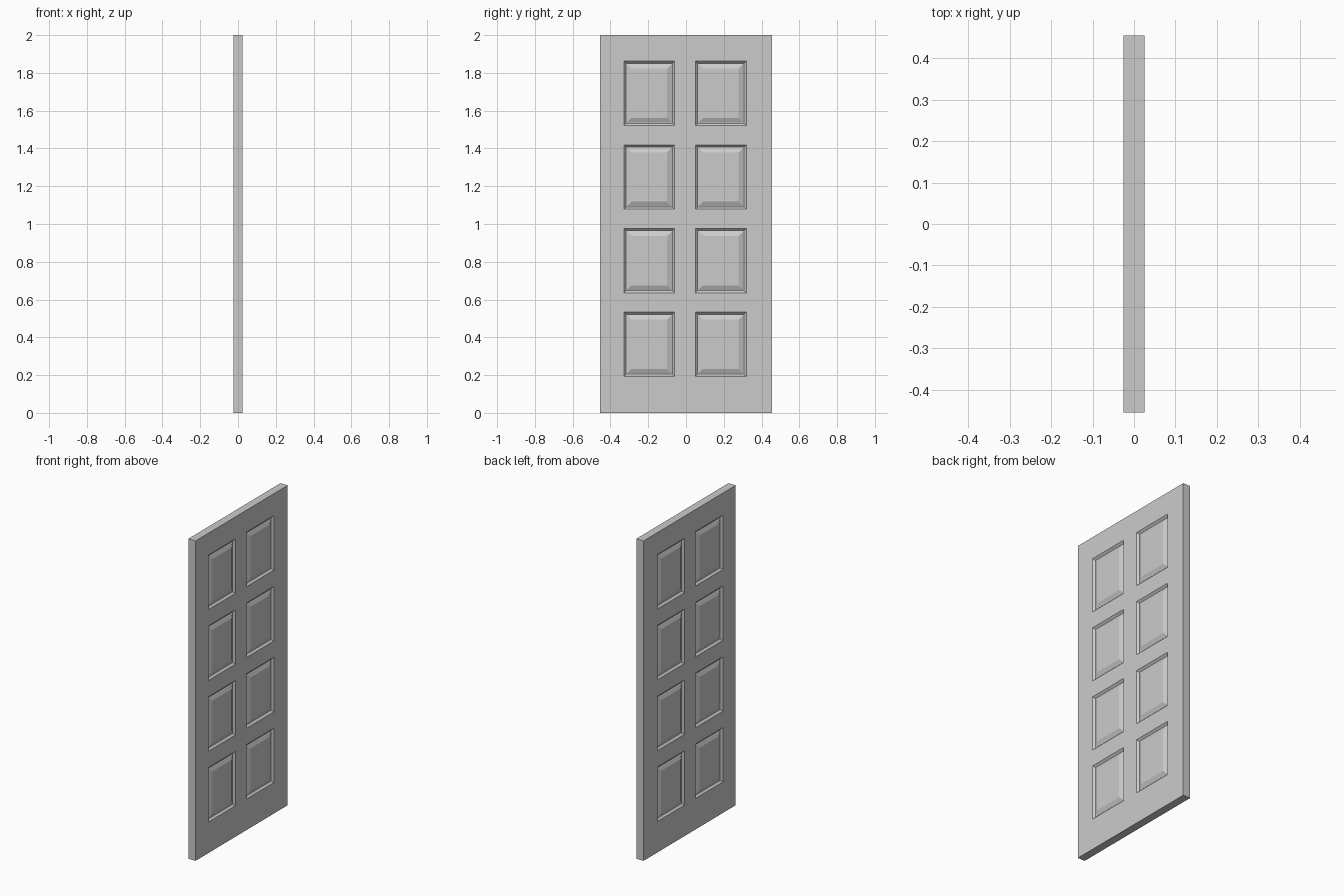
import bpy, bmesh

if "Cube" in bpy.data.objects:
    bpy.data.objects.remove(bpy.data.objects["Cube"])

HALF_T = 0.025
# Grid lines of the door face: stiles and panel columns, rails and panel rows
ys = [-0.455, -0.329, -0.060, 0.050, 0.319, 0.455]
zs = [0.0]
for i in range(4):
    z0 = 0.193 + i * 0.4427
    zs += [z0, z0 + 0.341]
zs.append(2.0)

bm = bmesh.new()
grid = [[bm.verts.new((HALF_T, y, z)) for z in zs] for y in ys]
panels = []
for i in range(len(ys) - 1):
    for j in range(len(zs) - 1):
        f = bm.faces.new((grid[i][j], grid[i + 1][j], grid[i + 1][j + 1], grid[i][j + 1]))
        if i % 2 and j % 2:
            panels.append(f)
bm.normal_update()

# Outer rim down to x = 0, where the mirrored half joins
rim = [e for e in bm.edges if e.is_boundary]
ext = bmesh.ops.extrude_edge_only(bm, edges=rim)
for v in ext["geom"]:
    if isinstance(v, bmesh.types.BMVert):
        v.co.x = 0.0

# Sunken moulding, then the bevel rising to the raised field
for width, depth in ((0.012, -0.012), (0.003, 0.0), (0.025, 0.011)):
    bmesh.ops.inset_individual(bm, faces=panels, thickness=width, depth=depth,
                               use_even_offset=True)

bmesh.ops.recalc_face_normals(bm, faces=bm.faces[:])
if sum(f.normal.x for f in panels) < 0:
    bmesh.ops.reverse_faces(bm, faces=bm.faces[:])
mesh = bpy.data.meshes.new("panelled_door")
bm.to_mesh(mesh)
bm.free()
door = bpy.data.objects.new("panelled_door", mesh)
bpy.context.collection.objects.link(door)

# Same panelling on the opposite side
mirror = door.modifiers.new("both_sides", 'MIRROR')
mirror.use_axis = (True, False, False)
mirror.use_clip = True
